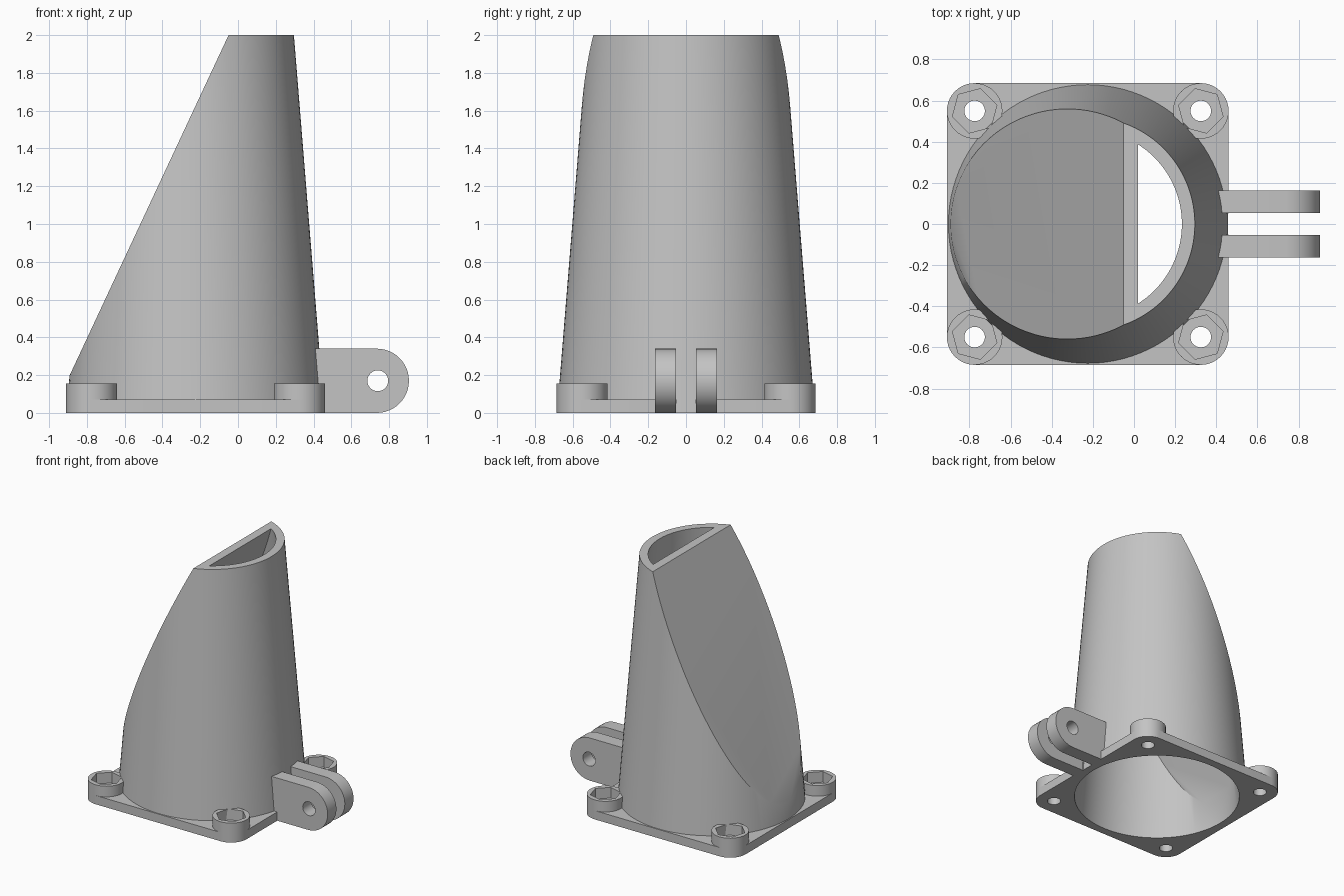
import bpy, bmesh
from math import radians, cos, sin, pi
from mathutils import Vector, Matrix

cube = bpy.data.objects.get("Cube")
if cube:
    bpy.data.objects.remove(cube, do_unlink=True)

CX = -0.225          # centre of the flange and duct
PITCH = 0.55         # bolt offset from the centre
CORNER = 0.135       # boss and flange corner radius
PLATE, BOSS = 0.07, 0.155

grey = bpy.data.materials.new("grey plastic")
grey.use_nodes = True
colour = (0.55, 0.55, 0.55, 1)
grey.diffuse_color = colour
grey.node_tree.nodes["Principled BSDF"].inputs["Base Color"].default_value = colour


def make(name, bm):
    bmesh.ops.recalc_face_normals(bm, faces=bm.faces)
    mesh = bpy.data.meshes.new(name)
    bm.to_mesh(mesh)
    bm.free()
    mesh.materials.append(grey)
    ob = bpy.data.objects.new(name, mesh)
    bpy.context.collection.objects.link(ob)
    return ob


def select(ob):
    bpy.ops.object.select_all(action='DESELECT')
    ob.select_set(True)
    bpy.context.view_layer.objects.active = ob


def cut(ob, cutter):
    select(ob)
    mod = ob.modifiers.new("cut", 'BOOLEAN')
    mod.operation, mod.solver, mod.object = 'DIFFERENCE', 'EXACT', cutter
    bpy.ops.object.modifier_apply(modifier=mod.name)
    bpy.data.objects.remove(cutter, do_unlink=True)


def smooth(ob):
    select(ob)
    bpy.ops.object.shade_smooth_by_angle(angle=radians(30))


def arc(cx, cy, r, start, end, n):
    steps = [radians(start + (end - start) * i / n) for i in range(n + 1)]
    return [(cx + r * cos(a), cy + r * sin(a)) for a in steps]


def prism(name, outline, low, high, upright=False):
    """Extrude an outline along z, or along y when upright."""
    bm = bmesh.new()
    place = (lambda p: (p[0], low, p[1])) if upright else (lambda p: (p[0], p[1], low))
    face = bm.faces.new([bm.verts.new(place(p)) for p in outline])
    new = bmesh.ops.extrude_face_region(bm, geom=[face])["geom"]
    shift = Vector((0, high - low, 0)) if upright else Vector((0, 0, high - low))
    bmesh.ops.translate(bm, verts=[v for v in new if isinstance(v, bmesh.types.BMVert)], vec=shift)
    return make(name, bm)


def circle(x, y, r, n=32, turn=0):
    return arc(x, y, r, turn, turn + 360, n)[:-1]


def cone(name, r_base, low, high, plane_x=None):
    """Tapered solid; plane_x is where the slanted cut meets z = 2."""
    taper = 0.081
    bm = bmesh.new()
    bmesh.ops.create_cone(bm, cap_ends=True, segments=96,
                          radius1=r_base - taper * low, radius2=r_base - taper * high,
                          depth=high - low,
                          matrix=Matrix.Translation((CX, 0, (low + high) / 2)))
    if plane_x is not None:
        geom = bm.verts[:] + bm.edges[:] + bm.faces[:]
        res = bmesh.ops.bisect_plane(bm, geom=geom, plane_co=(plane_x, 0, 2),
                                     plane_no=(-1, 0, 0.467), clear_outer=True)
        rim = [e for e in res["geom_cut"] if isinstance(e, bmesh.types.BMEdge)]
        bmesh.ops.edgeloop_fill(bm, edges=rim)
    return make(name, bm)


# Tapered duct with a slanted flat side and open top
duct = cone("duct", 0.683, 0, 2, -0.05)
cut(duct, cone("duct_bore", 0.62, -0.1, 2.1, 0.02))
smooth(duct)

# Square flange with rounded corners, bore and bolt holes
corners = [(1, 1), (-1, 1), (-1, -1), (1, -1)]
outline = []
for i, (sx, sy) in enumerate(corners):
    outline += arc(CX + sx * PITCH, sy * PITCH, CORNER, 90 * i, 90 * i + 90, 10)
flange = prism("flange", outline, 0, PLATE)
cut(flange, cone("flange_bore", 0.64, -0.1, 0.2))
cut(flange, prism("slot", [(0.44, -0.05), (0.6, -0.05), (0.6, 0.05), (0.44, 0.05)], -0.1, 0.2))
for sx, sy in corners:
    cut(flange, prism("bolt_hole", circle(CX + sx * PITCH, sy * PITCH, 0.05), -0.1, 0.2))
smooth(flange)

# Corner bosses with hexagonal nut pockets
for sx, sy in corners:
    x, y = CX + sx * PITCH, sy * PITCH
    side = ("back" if sy > 0 else "front") + ("_left" if sx > 0 else "_right")
    boss = prism("boss_" + side, circle(x, y, CORNER, 40), PLATE, BOSS)
    cut(boss, prism("nut_pocket", circle(x, y, 0.112, 6, -sx * sy * 15), 0, 0.3))
    smooth(boss)

# Pair of hinge lugs with pin holes
lug_outline = [(0.40, 0.34), (0.40, 0)] + arc(0.735, 0.17, 0.17, -90, 90, 24)
for name, low in (("hinge_lug_back", 0.053), ("hinge_lug_front", -0.163)):
    lug = prism(name, lug_outline, low, low + 0.11, upright=True)
    cut(lug, prism("pin_hole", circle(0.74, 0.17, 0.055), -0.3, 0.3, upright=True))
    smooth(lug)
